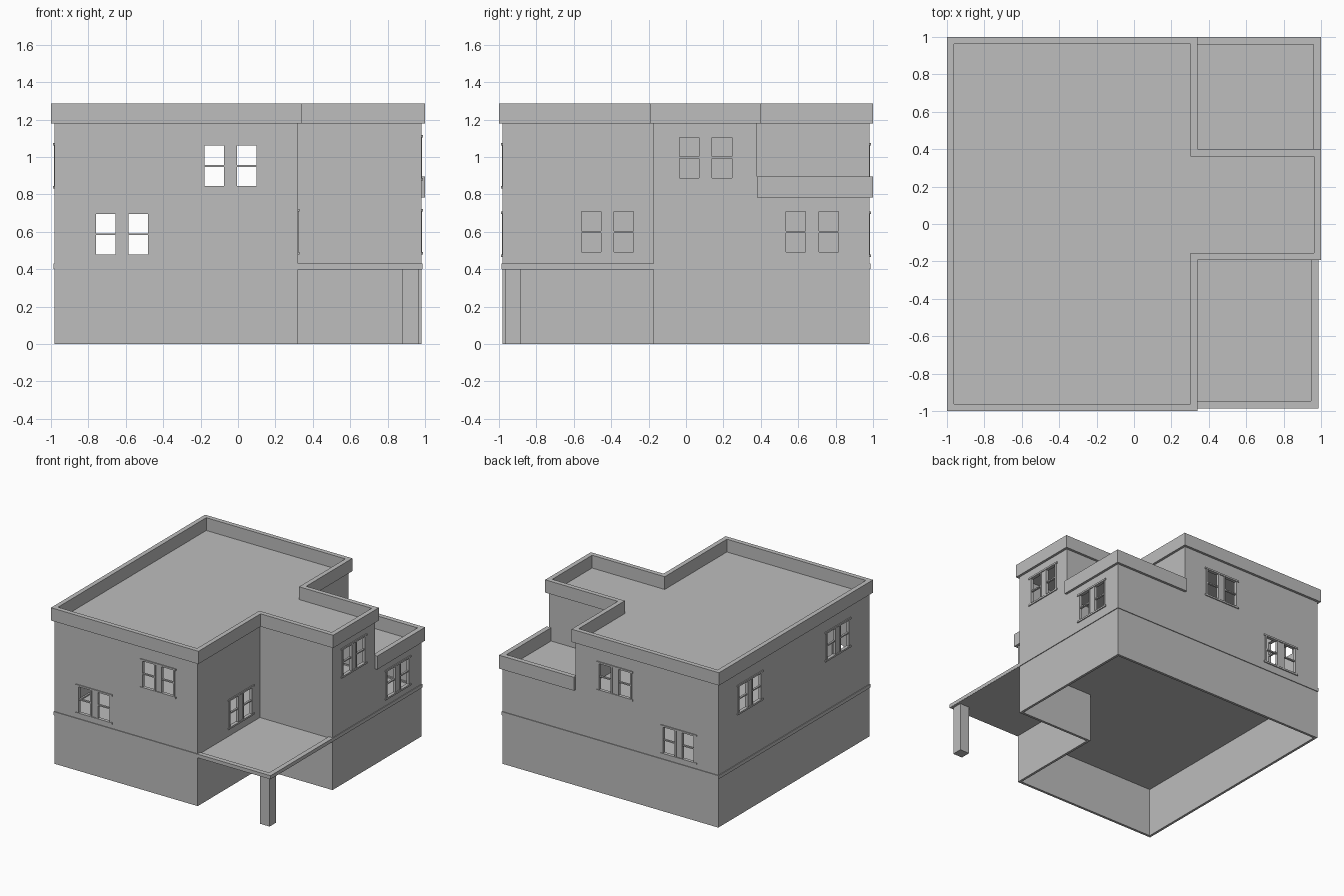
import bpy, bmesh

if "Cube" in bpy.data.objects:
    bpy.data.objects.remove(bpy.data.objects["Cube"])

grey = bpy.data.materials.new("plain_grey")
grey.diffuse_color = (0.51, 0.51, 0.51, 1)
grey.use_nodes = True
grey.node_tree.nodes["Principled BSDF"].inputs["Base Color"].default_value = grey.diffuse_color


def finish(name, bm):
    bmesh.ops.recalc_face_normals(bm, faces=bm.faces[:])
    me = bpy.data.meshes.new(name)
    bm.to_mesh(me)
    bm.free()
    me.materials.append(grey)
    ob = bpy.data.objects.new(name, me)
    bpy.context.collection.objects.link(ob)
    return ob


def add_prism(bm, pts, z0, z1):
    lo = [bm.verts.new((x, y, z0)) for x, y in pts]
    hi = [bm.verts.new((x, y, z1)) for x, y in pts]
    n = len(pts)
    bm.faces.new(lo[::-1])
    bm.faces.new(hi)
    for i in range(n):
        j = (i + 1) % n
        bm.faces.new((lo[i], lo[j], hi[j], hi[i]))


def rect(x0, x1, y0, y1):
    return [(x0, y0), (x1, y0), (x1, y1), (x0, y1)]


def prism(name, pts, z0, z1):
    bm = bmesh.new()
    add_prism(bm, pts, z0, z1)
    return finish(name, bm)


def offset(pts, d):
    """Grow (d > 0) or shrink a counter-clockwise right-angled outline."""
    out = []
    for i, (x, y) in enumerate(pts):
        for (ax, ay), (bx, by) in ((pts[i - 1], pts[i]), (pts[i], pts[(i + 1) % len(pts)])):
            ln = abs(bx - ax) + abs(by - ay)
            x += d * (by - ay) / ln
            y -= d * (bx - ax) / ln
        out.append((x, y))
    return out


def ring(name, pts, grow, shrink, z0, z1):
    bm = bmesh.new()
    loops = [[bm.verts.new((x, y, z)) for x, y in offset(pts, d)]
             for d, z in ((grow, z0), (grow, z1), (-shrink, z1), (-shrink, z0))]
    n = len(pts)
    for k in range(4):
        a, b = loops[k], loops[(k + 1) % 4]
        for i in range(n):
            j = (i + 1) % n
            bm.faces.new((a[i], a[j], b[j], b[i]))
    return finish(name, bm)


def cut(ob, cutter):
    mod = ob.modifiers.new("cut", 'BOOLEAN')
    mod.operation = 'DIFFERENCE'
    mod.solver = 'EXACT'
    mod.object = cutter
    bpy.context.view_layer.objects.active = ob
    bpy.ops.object.modifier_apply(modifier=mod.name)
    bpy.data.objects.remove(cutter)


# Plan: a square with its front right corner cut out for the porch
W, XI, YF, YB, T = 0.98, 0.32, -0.173, 0.38, 0.02
plan = [(-W, -W), (XI, -W), (XI, YF), (W, YF), (W, W), (-W, W)]
upper_plan = [(-W, -W), (XI, -W), (XI, YF), (W, YF), (W, YB), (XI, YB), (XI, W), (-W, W)]

# House body, stepped down over the back right wing
house = prism("house_walls", plan, 0, 1.18)
cut(house, prism("wing_step", rect(XI, 2, YB, 2), 0.785, 2))

# Hollow ground floor, open underneath, and hollow upper rooms
cut(house, prism("ground_room", offset(plan, -T), -0.2, 0.40))
room = prism("upper_room", offset(plan, -T), 0.42, 1.16)
cut(room, prism("room_step", rect(XI - T, 2, YB - T, 2), 0.765, 2))
cut(house, room)

# Windows: (name, wall axis, wall position, outward sign, centre along wall, centre height)
windows = [("front_low", 'y', -W, -1, -0.62, 0.587), ("front_high", 'y', -W, -1, -0.04, 0.953),
           ("back_low", 'y', W, 1, -0.62, 0.587), ("back_high", 'y', W, 1, -0.04, 0.953),
           ("left_front", 'x', -W, -1, -0.57, 0.953), ("left_back", 'x', -W, -1, 0.57, 0.953),
           ("porch", 'x', XI, 1, -0.42, 0.60), ("right_high", 'x', W, 1, 0.105, 0.997),
           ("right_low", 'x', W, 1, 0.675, 0.60)]


def wall_box(bm, win, u0, u1, d0, d1, z0, z1):
    """Box in wall coordinates: u along the wall, d outward, z from the window centre."""
    _, axis, pos, sign, u, z = win
    d = sorted((pos + sign * d0, pos + sign * d1))
    r = (d[0], d[1], u + u0, u + u1) if axis == 'x' else (u + u0, u + u1, d[0], d[1])
    add_prism(bm, rect(*r), z + z0, z + z1)


holes = bmesh.new()
for win in windows:
    bm = bmesh.new()
    for s in (-1, 1):
        a, b = sorted((s * 0.035, s * 0.14))
        wall_box(holes, win, a, b, -0.04, 0.04, -0.108, 0.108)
        # meeting rail and the strips either side of each opening
        wall_box(bm, win, a, b, -0.016, 0.0, -0.005, 0.005)
        wall_box(bm, win, a - 0.014, a, -0.004, 0.005, -0.108, 0.108)
        wall_box(bm, win, b, b + 0.014, -0.004, 0.005, -0.108, 0.108)
    # lintel and sill
    wall_box(bm, win, -0.165, 0.165, -0.004, 0.008, 0.108, 0.122)
    wall_box(bm, win, -0.165, 0.165, -0.004, 0.008, -0.122, -0.108)
    finish(win[0] + "_window_frame", bm)
cut(house, finish("window_holes", holes))

# Parapets
ring("main_parapet", upper_plan, 0.02, 0.018, 1.18, 1.285)
prism("wing_parapet", [(XI, 0.96), (0.96, 0.96), (0.96, YB), (1, YB), (1, 1), (XI, 1)], 0.785, 0.895)

# Floor band round the house, porch roof and its post
ring("floor_band", rect(-W, W, -W, W), 0.006, 0.034, 0.401, 0.43)
prism("porch_roof", rect(XI, 0.985, -0.985, YF), 0.40, 0.42)
prism("porch_post", rect(0.88, 0.965, -0.968, -0.885), 0, 0.401)
